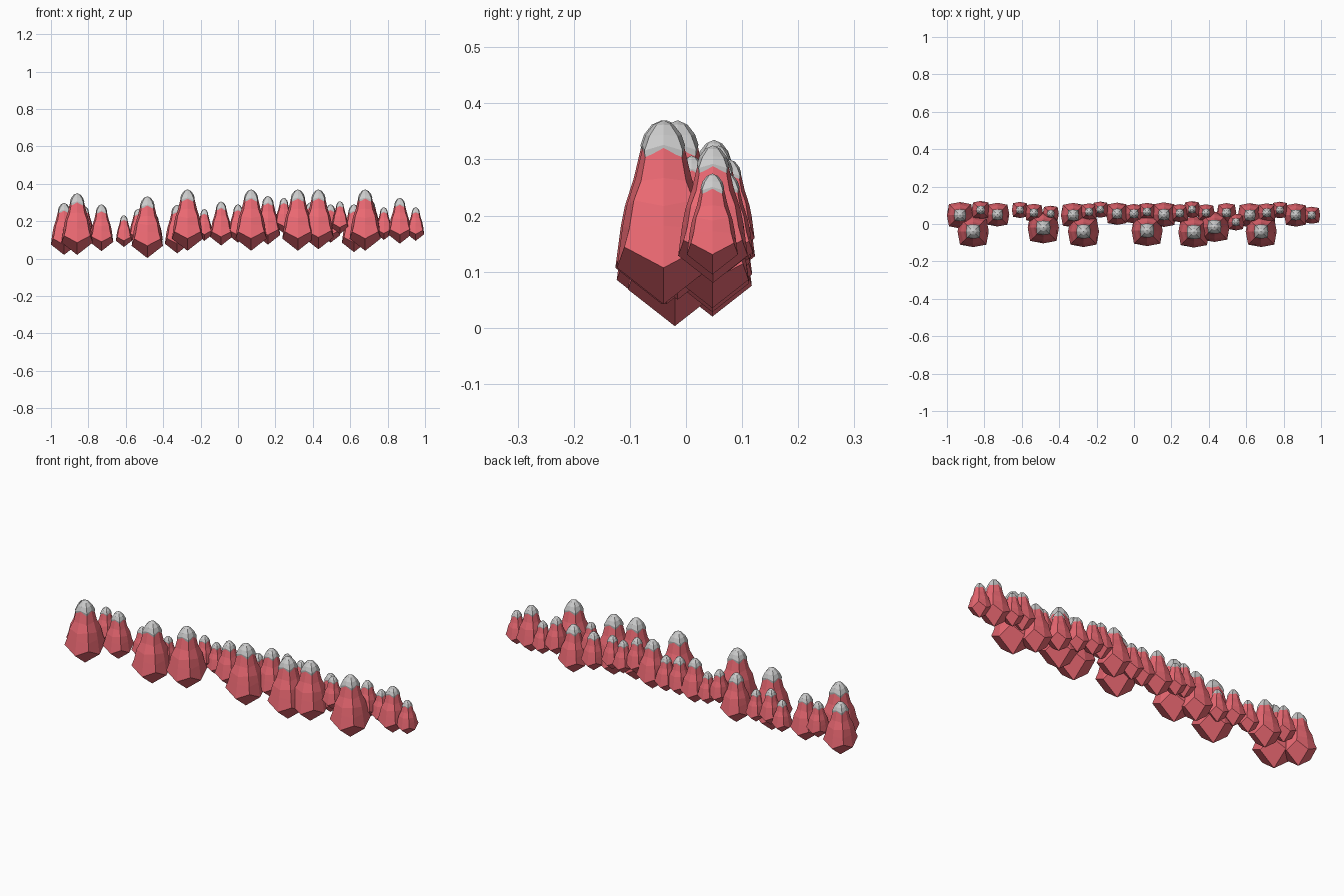
import bpy, bmesh

# Materials
red = bpy.data.materials.new("red_rock")
red.diffuse_color = (0.83, 0.14, 0.17, 1)


def make_mesh(name, rings, bottom, top, mat=None):
    """Loft eight-sided rings (mid radius, mid z, corner offset, corner z)."""
    bm = bmesh.new()
    loops = []
    for m, mz, c, cz in rings:
        pts = [(m, 0, mz), (c, c, cz), (0, m, mz), (-c, c, cz),
               (-m, 0, mz), (-c, -c, cz), (0, -m, mz), (c, -c, cz)]
        loops.append([bm.verts.new(p) for p in pts])
    for a, b in zip(loops, loops[1:]):
        for i in range(8):
            j = (i + 1) % 8
            bm.faces.new((a[i], a[j], b[j], b[i]))
    # Pointed underside: four quads meeting at the lowest point
    if bottom is not None:
        v, a = bm.verts.new((0, 0, bottom)), loops[0]
        for i in range(0, 8, 2):
            bm.faces.new((v, a[(i + 2) % 8], a[i + 1], a[i]))
    # Peak
    v, a = bm.verts.new((0, 0, top)), loops[-1]
    for i in range(8):
        bm.faces.new((a[i], a[(i + 1) % 8], v))
    me = bpy.data.meshes.new(name)
    bm.to_mesh(me)
    bm.free()
    if mat:
        me.materials.append(mat)
    return me


# Rock profile, measured on the largest rock and scaled to unit height
H = 0.328
body = make_mesh("rock_body", [
    (.083, .065, .070, .102),
    (.073, .140, .061, .135),
    (.066, .175, .053, .185),
    (.050, .225, .040, .220),
    (.037, .280, .032, .265)], 0, .31, red)
cap = make_mesh("rock_cap", [
    (.037, .276, .033, .262),
    (.038, .284, .034, .274),
    (.032, .302, .025, .300),
    (.018, .320, .013, .319)], None, H)

# Rocks: x, y, peak z, height
ROCKS = [
    # front row
    (-.86, -.04, .35, .33), (-.485, -.02, .333, .33), (-.27, -.04, .37, .328),
    (.07, -.035, .37, .328), (.32, -.043, .37, .328), (.43, -.015, .37, .32),
    (.68, -.04, .37, .328), (.545, .01, .307, .175),
    # back row
    (-.93, .047, .298, .278), (-.82, .075, .28, .19), (-.73, .05, .29, .25),
    (-.61, .075, .232, .17), (-.535, .06, .265, .19), (-.445, .055, .235, .17),
    (-.325, .047, .288, .26), (-.24, .065, .29, .18), (-.18, .077, .265, .17),
    (-.09, .055, .305, .235), (0, .055, .29, .205), (.07, .065, .28, .19),
    (.16, .05, .335, .26), (.245, .058, .325, .19), (.31, .078, .30, .175),
    (.385, .06, .30, .18), (.495, .06, .29, .205), (.62, .047, .29, .255),
    (.71, .06, .31, .20), (.78, .075, .275, .175), (.865, .048, .325, .245),
    (.95, .047, .275, .18)]

for n, (x, y, top, h) in enumerate(ROCKS, 1):
    for me in (body, cap):
        ob = bpy.data.objects.new(f"{me.name}_{n:02d}", me)
        bpy.context.collection.objects.link(ob)
        ob.location = (x, y, max(top - h, 0))
        ob.scale = (h / H,) * 3
